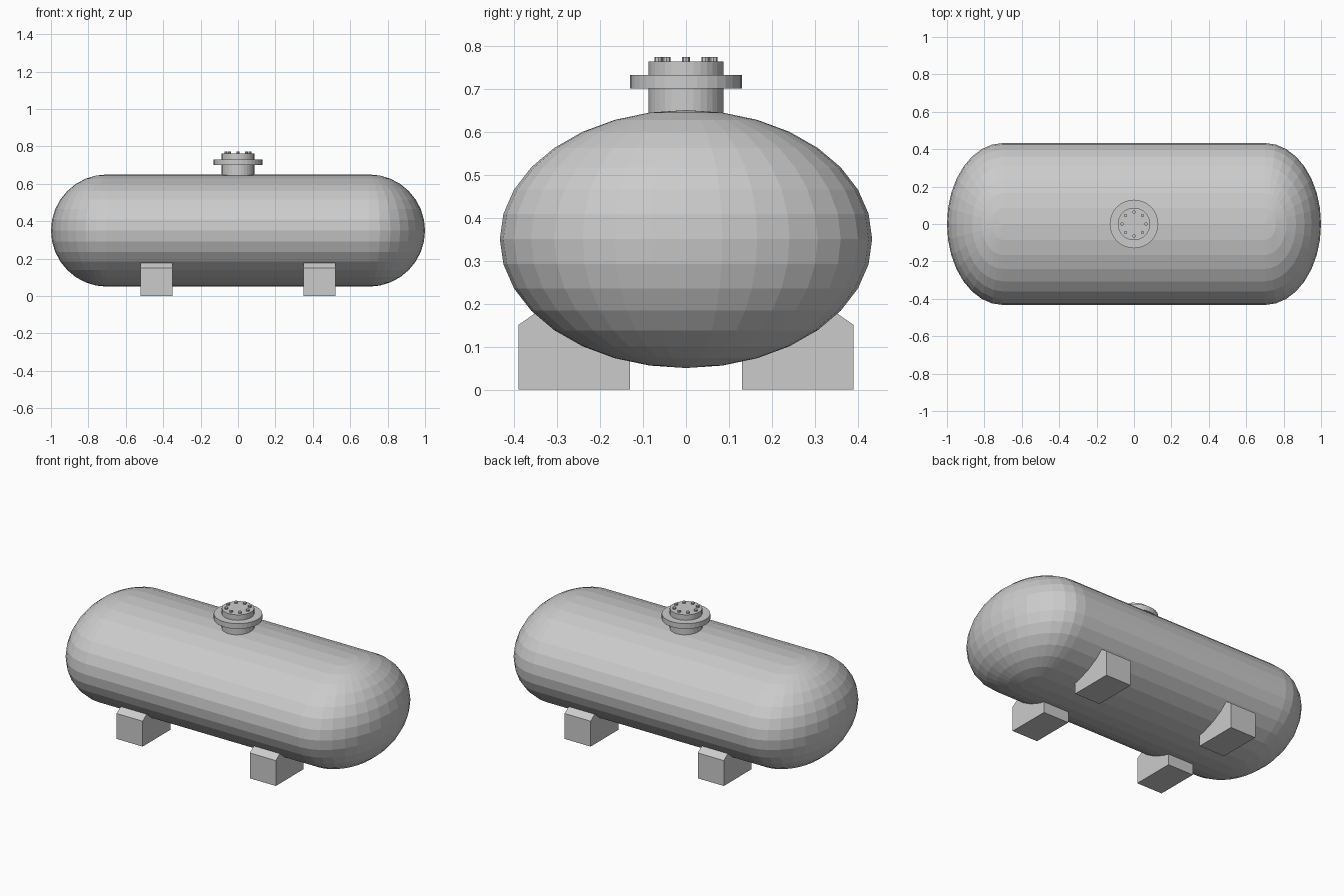
import bpy, bmesh, math
from mathutils import Matrix

if "Cube" in bpy.data.objects:
    bpy.data.objects.remove(bpy.data.objects["Cube"])

grey = bpy.data.materials.new("light grey")
grey.diffuse_color = (0.6, 0.6, 0.6, 1)
grey.use_nodes = True
grey.node_tree.nodes["Principled BSDF"].inputs["Base Color"].default_value = grey.diffuse_color


def finish(name, bm):
    bmesh.ops.recalc_face_normals(bm, faces=bm.faces)
    mesh = bpy.data.meshes.new(name)
    bm.to_mesh(mesh)
    bm.free()
    mesh.materials.append(grey)
    obj = bpy.data.objects.new(name, mesh)
    bpy.context.collection.objects.link(obj)
    return obj


def mirror(obj, x, y):
    mod = obj.modifiers.new("mirror", 'MIRROR')
    mod.use_axis = (x, y, False)


def cylinder(name, radius, z0, z1, sides=32, x=0, y=0):
    bm = bmesh.new()
    bmesh.ops.create_cone(bm, cap_ends=True, segments=sides, radius1=radius, radius2=radius,
                          depth=z1 - z0, matrix=Matrix.Translation((x, y, (z0 + z1) / 2)))
    return finish(name, bm)


# Tank: half an ellipsoid as the end cap, its rim extruded to the middle, then mirrored
bm = bmesh.new()
bmesh.ops.create_uvsphere(bm, u_segments=32, v_segments=16, radius=1)
bmesh.ops.bisect_plane(bm, geom=bm.verts[:] + bm.edges[:] + bm.faces[:], dist=1e-4,
                       plane_co=(0, 0, 0), plane_no=(1, 0, 0), clear_inner=True)
for v in bm.verts:
    v.co = (0.7 + 0.3 * v.co.x, 0.433 * v.co.y, 0.35 + 0.3 * v.co.z)
rim = [e for e in bm.edges if e.is_boundary]
new = bmesh.ops.extrude_edge_only(bm, edges=rim)["geom"]
for v in new:
    if isinstance(v, bmesh.types.BMVert):
        v.co.x = 0
mirror(finish("tank", bm), True, False)

# Four saddle feet: one profile in the y-z plane, mirrored both ways
profile = [(0.13, 0), (0.39, 0), (0.39, 0.15), (0.35, 0.178), (0.32, 0.17),
           (0.24, 0.115), (0.13, 0.08)]
bm = bmesh.new()
face = bm.faces.new([bm.verts.new((0.35, y, z)) for y, z in profile])
ext = bmesh.ops.extrude_face_region(bm, geom=[face])["geom"]
bmesh.ops.translate(bm, vec=(0.17, 0, 0),
                    verts=[v for v in ext if isinstance(v, bmesh.types.BMVert)])
mirror(finish("saddle_feet", bm), True, True)

# Manhole: neck, flange, lid and bolts
cylinder("manhole_neck", 0.087, 0.63, 0.70)
cylinder("manhole_flange", 0.13, 0.70, 0.731)
cylinder("manhole_lid", 0.087, 0.731, 0.763)
for i in range(8):
    a = i * math.pi / 4
    cylinder(f"lid_bolt_{i + 1}", 0.009, 0.76, 0.773, 8,
             0.064 * math.cos(a), 0.064 * math.sin(a))
